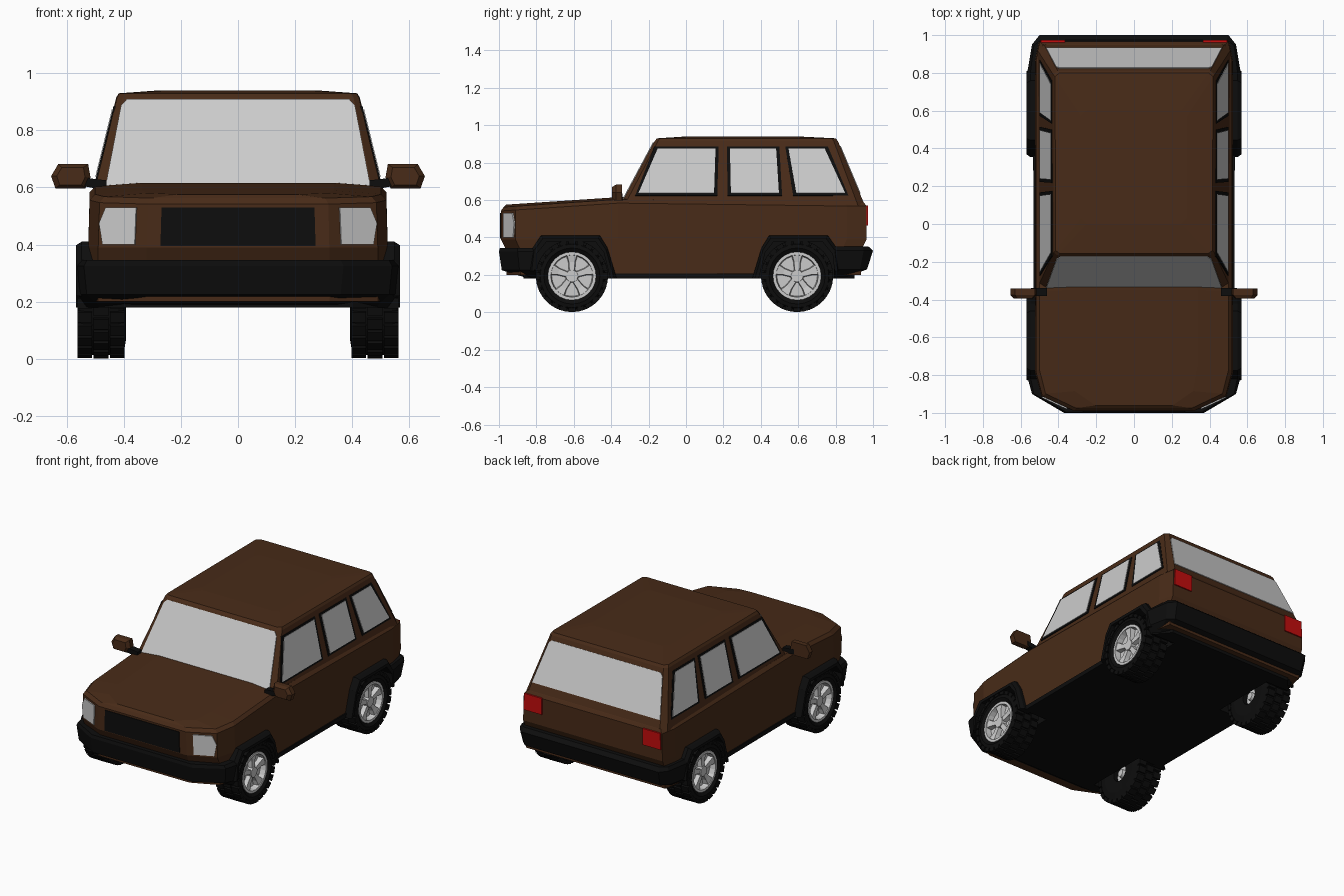
import bpy, bmesh, math
from mathutils import Vector, Matrix

if "Cube" in bpy.data.objects:
    bpy.data.objects.remove(bpy.data.objects["Cube"])


def material(name, rgb):
    m = bpy.data.materials.new(name)
    m.diffuse_color = (*rgb, 1)
    m.use_nodes = True
    m.node_tree.nodes["Principled BSDF"].inputs["Base Color"].default_value = m.diffuse_color
    return m


BROWN = material("brown_paint", (0.065, 0.024, 0.009))
BLACK = material("black_trim", (0.004, 0.004, 0.004))
RED = material("red_lamp", (0.55, 0.004, 0.004))


def finish(name, bm, mat=None, mirror=False):
    bmesh.ops.recalc_face_normals(bm, faces=bm.faces)
    me = bpy.data.meshes.new(name)
    bm.to_mesh(me)
    bm.free()
    ob = bpy.data.objects.new(name, me)
    bpy.context.collection.objects.link(ob)
    if mat:
        me.materials.append(mat)
    if mirror:
        ob.modifiers.new("mirror", 'MIRROR').use_mirror_merge = False
    return ob


def add_loft(bm, rings, cyclic=False):
    """Skin rings of equal length; cap the ends with strips unless cyclic."""
    vs = [[bm.verts.new(p) for p in r] for r in rings]
    n = len(vs[0])
    pairs = list(zip(vs, vs[1:])) + ([(vs[-1], vs[0])] if cyclic else [])
    for a, b in pairs:
        for i in range(n):
            j = (i + 1) % n
            bm.faces.new((a[i], a[j], b[j], b[i]))
    if not cyclic:
        for r in (vs[0], vs[-1]):
            for i in range((n - 1) // 2):
                f = dict.fromkeys((r[i], r[i + 1], r[n - 2 - i], r[n - 1 - i]))
                bm.faces.new(list(f))


def loft(name, rings, mat=None, mirror=False, cyclic=False):
    bm = bmesh.new()
    add_loft(bm, rings, cyclic)
    return finish(name, bm, mat, mirror)


def sym(half):
    return half + [(-x, y, z) for x, y, z in reversed(half)]


def stack(name, levels, mat):
    """Solid from (z, half plan outline) levels."""
    return loft(name, [sym([(x, y, z) for x, y in pts]) for z, pts in levels], mat)


def panel(name, pts, out, mat=None, thick=0.005, mirror=False):
    d = Vector(out).normalized()
    pts = [Vector(p) for p in pts]
    return loft(name, [[p - d * 0.012 for p in pts], [p + d * thick for p in pts]], mat, mirror)


def lathe(profile, y, z, n=24):
    return [[(x, y + r * math.cos(i * math.tau / n), z + r * math.sin(i * math.tau / n))
             for i in range(n)] for x, r in profile]


# Lower body with sloping hood
def deck(y):
    return 0.575 + 0.04 * (y + 0.97) / 0.6 if y < -0.3 else 0.60


plan = [(0.32, -0.99), (0.49, -0.912), (0.525, -0.78), (0.525, -0.36), (0.525, 0.86), (0.505, 0.965)]
rings = [sym([(x, y * ys, z) for x, y in plan]) for z, ys in ((0.20, 0.97), (0.34, 0.975), (0.39, 1))]
for xs, ys, drop in ((0.99, 1, 0.032), (0.955, 0.985, 0.012), (0.64, 0.97, 0)):
    rings.append(sym([(x * xs, y * ys, deck(y * ys) - drop) for x, y in plan]))
body = loft("lower_body", rings, BROWN)

# Black underbody and sills
under_plan = [(0.40, -0.87), (0.53, -0.8), (0.535, 0.8), (0.45, 0.9)]
under = stack("underbody", [(0.18, under_plan), (0.207, under_plan)], BLACK)

# Bumpers
stack("front_bumper", [
    (0.18, [(0.34, -0.84), (0.48, -0.82), (0.53, -0.80)]),
    (0.225, [(0.36, -0.985), (0.53, -0.89), (0.563, -0.80)]),
    (0.325, [(0.37, -1.0), (0.54, -0.90), (0.567, -0.80)]),
    (0.345, [(0.36, -0.995), (0.53, -0.90), (0.55, -0.80)])], BLACK)
stack("rear_bumper", [
    (0.187, [(0.53, 0.79), (0.50, 0.84), (0.46, 0.86)]),
    (0.23, [(0.56, 0.79), (0.53, 0.93), (0.49, 0.968)]),
    (0.33, [(0.567, 0.79), (0.54, 0.95), (0.50, 1.0)]),
    (0.352, [(0.55, 0.79), (0.53, 0.945), (0.49, 0.975)])], BLACK)

# Cabin
stack("cabin", [
    (0.57, [(0.475, -0.353), (0.508, -0.33), (0.511, 0.92), (0.48, 0.957)]),
    (0.915, [(0.405, -0.168), (0.424, -0.15), (0.427, 0.79), (0.405, 0.812)]),
    (0.93, [(0.395, -0.155), (0.415, -0.14), (0.418, 0.78), (0.395, 0.80)]),
    (0.94, [(0.25, 0.0), (0.28, 0.03), (0.28, 0.57), (0.25, 0.60)])], BROWN)


# Windscreen and rear window
def front_y(z):
    return -0.345 + 0.537 * (z - 0.585)


def back_y(z):
    return 0.95 - 0.42 * (z - 0.585)


def side_x(z):
    return 0.507 - 0.246 * (z - 0.585)


def outline(half, fy):
    return sym([(x, fy(z), z) for x, z in half])


panel("windscreen", outline([(0.465, 0.60), (0.41, 0.885), (0.39, 0.907)], front_y), (0, -1, 0.54))
panel("rear_window", outline([(0.465, 0.635), (0.413, 0.87), (0.395, 0.888)], back_y), (0, 1, 0.42))

# Side windows with black frames
side_windows = {
    "front": [(-0.255, 0.635), (-0.152, 0.873), (0.158, 0.873), (0.15, 0.635)],
    "middle": [(0.24, 0.635), (0.235, 0.873), (0.482, 0.873), (0.497, 0.635)],
    "rear": [(0.59, 0.635), (0.548, 0.873), (0.742, 0.873), (0.852, 0.635)]}
for name, pts in side_windows.items():
    cy = sum(p[0] for p in pts) / 4
    big = [(y + math.copysign(0.017, y - cy), z + math.copysign(0.012, z - 0.75)) for y, z in pts]
    for part, poly, mat, t in (("frame", big, BLACK, 0.003), ("window", pts, None, 0.006)):
        panel(f"{name}_side_{part}", [(side_x(z), y, z) for y, z in poly], (1, 0, 0.246), mat, t, True)

# Grille and lamps
panel("grille", sym([(0.272, -0.99, 0.395), (0.268, -0.99, 0.53)]), (0, -1, 0), BLACK, 0.005)
lamp = [(0.36, 0.40), (0.355, 0.53), (0.462, 0.53), (0.485, 0.475), (0.473, 0.40)]
panel("headlamp", [(x, -0.99 + (x - 0.32) * 0.459, z) for x, z in lamp], (0.417, -0.909, 0), None, 0.006, True)
panel("tail_lamp", [(x, 0.965, z) for x, z in ((0.365, 0.465), (0.365, 0.572), (0.493, 0.572), (0.497, 0.465))],
      (0, 1, 0), RED, 0.008, True)

# Wing mirrors
glass = [(0.535, 0.597), (0.517, 0.635), (0.525, 0.682), (0.63, 0.682), (0.655, 0.64), (0.64, 0.597)]
loft("wing_mirror", [[(0.585 + (x - 0.585) * s, y, 0.64 + (z - 0.64) * s) for x, z in glass]
                     for y, s in ((-0.395, 0.72), (-0.375, 1), (-0.342, 1))], BROWN, True)
panel("mirror_arm", [(0.46, -0.37, 0.59), (0.46, -0.37, 0.625), (0.545, -0.37, 0.635), (0.545, -0.37, 0.605)],
      (0, 1, 0), BLACK, 0.03, True)

# Wheel arches and wheels
outer = [(-0.225, 0.22), (-0.21, 0.345), (-0.165, 0.41), (0.15, 0.41), (0.19, 0.345), (0.24, 0.18)]
inner = [(-0.20, 0.22), (-0.19, 0.31), (-0.135, 0.378), (0.125, 0.378), (0.17, 0.32), (0.205, 0.18)]
ZC, R = 0.194, 0.192
for name, yc, s in (("front", -0.61, 1), ("rear", 0.594, -1)):
    loft(name + "_arch_flare", [[(0.49, yc + s * oy, oz), (0.548, yc + s * oy, oz),
                                 (0.568, yc + s * (oy * 0.6 + iy * 0.4), oz * 0.6 + iz * 0.4),
                                 (0.568, yc + s * iy, iz), (0.49, yc + s * iy, iz)]
                                for (oy, oz), (iy, iz) in zip(outer, inner)], BLACK, True)

    # Hidden wheel well cutter
    well = [((oy + iy) / 2, (oz + iz) / 2) for (oy, oz), (iy, iz) in zip(outer, inner)]
    well = [(-0.21, 0.1)] + well + [(0.225, 0.1)]
    cutter = loft(name + "_well_cutter", [[(x, yc + s * y, z) for y, z in well] for x in (0.36, 0.7)], BLACK, True)
    cutter.hide_render = True
    cutter.hide_set(True)
    for ob in (body, under):
        b = ob.modifiers.new(name + "_well", 'BOOLEAN')
        b.object, b.operation, b.solver, b.material_mode = cutter, 'DIFFERENCE', 'EXACT', 'TRANSFER'

    # Tyre with staggered tread blocks
    bm = bmesh.new()
    add_loft(bm, lathe([(0.545, 0.127), (0.562, 0.15), (0.558, 0.17), (0.54, 0.181), (0.42, 0.181), (0.40, 0.17),
                        (0.393, 0.13), (0.40, 0.055), (0.46, 0.055), (0.49, 0.127)], yc, ZC), True)
    for row, x in enumerate((0.423, 0.48, 0.537)):
        for k in range(24):
            rot = Matrix.Rotation((k + 0.5 * (row % 2)) * math.tau / 24, 4, 'X')
            bmesh.ops.create_cube(bm, size=1, matrix=Matrix.Translation((x, yc, ZC)) @ rot
                                  @ Matrix.Translation((0, 0, R - 0.011)) @ Matrix.Diagonal((0.052, 0.038, 0.022, 1)))
    finish(name + "_tyre", bm, BLACK, True)

    # Rim: ring, back plate, hub, inner hub and five spokes
    bm = bmesh.new()
    add_loft(bm, lathe([(0.552, 0.129), (0.552, 0.113), (0.515, 0.108), (0.50, 0.129)], yc, ZC), True)
    for prof in ([(0.50, 0.115), (0.512, 0.115)], [(0.51, 0.036), (0.545, 0.032)],
                 [(0.45, 0.056), (0.43, 0.056)], [(0.44, 0.03), (0.405, 0.022)]):
        add_loft(bm, lathe(prof, yc, ZC))
    for k in range(5):
        m = Matrix.Translation((0, yc, ZC)) @ Matrix.Rotation(k * math.tau / 5, 4, 'X')
        add_loft(bm, [[m @ Vector((x, w, r)) for x, w in ((0.51, -h), (x1, -h * 0.8), (x1, h * 0.8), (0.51, h))]
                      for r, h, x1 in ((0.02, 0.016, 0.54), (0.075, 0.02, 0.54), (0.116, 0.034, 0.547))])
    finish(name + "_rim", bm, None, True)
